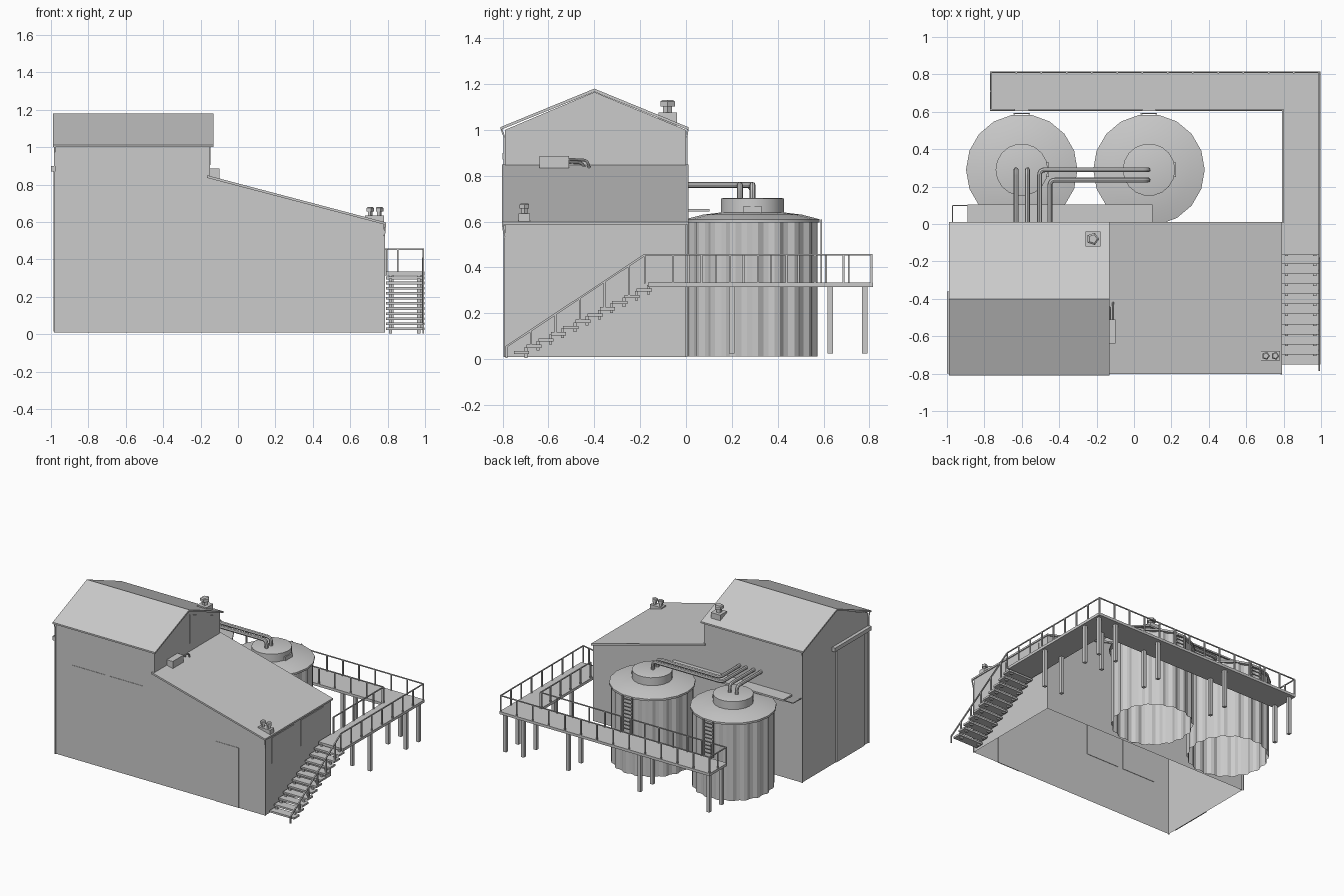
import bpy, bmesh, math
from mathutils import Vector

if "Cube" in bpy.data.objects:
    bpy.data.objects.remove(bpy.data.objects["Cube"])

grey = bpy.data.materials.new("plain grey")
grey.diffuse_color = (0.6, 0.6, 0.6, 1)
grey.use_nodes = True
grey.node_tree.nodes["Principled BSDF"].inputs["Base Color"].default_value = grey.diffuse_color


def finish(bm, name, smooth=False):
    bmesh.ops.recalc_face_normals(bm, faces=bm.faces)
    me = bpy.data.meshes.new(name)
    bm.to_mesh(me)
    bm.free()
    ob = bpy.data.objects.new(name, me)
    bpy.context.collection.objects.link(ob)
    me.materials.append(grey)
    if smooth:
        bpy.context.view_layer.objects.active = ob
        ob.select_set(True)
        bpy.ops.object.shade_smooth_by_angle(angle=math.radians(40))
        ob.select_set(False)
    return ob


def prism(bm, pts, off):
    """Extrude a flat polygon by an offset."""
    a = [bm.verts.new(p) for p in pts]
    b = [bm.verts.new(Vector(p) + Vector(off)) for p in pts]
    n = len(a)
    bm.faces.new(a)
    bm.faces.new(b[::-1])
    for i in range(n):
        bm.faces.new((a[i], b[i], b[(i + 1) % n], a[(i + 1) % n]))


def box(bm, x0, x1, y0, y1, z0, z1):
    prism(bm, [(x0, y0, z0), (x1, y0, z0), (x1, y1, z0), (x0, y1, z0)], (0, 0, z1 - z0))


def beam(bm, a, b, r, sides=4):
    a, b = Vector(a), Vector(b)
    d = (b - a).normalized()
    u = d.cross(Vector((0, 0, 1)) if abs(d.z) < 0.9 else Vector((1, 0, 0))).normalized()
    v = d.cross(u)
    ang = [2 * math.pi * (i + 0.5) / sides for i in range(sides)]
    prism(bm, [a + r * (u * math.cos(t) + v * math.sin(t)) for t in ang], b - a)


def lathe(bm, cx, cy, prof, sides, wave=lambda i: 1):
    """Revolve (radius, z) points; open at the bottom, capped at the top."""
    prev = None
    for r, z in prof:
        ring = [bm.verts.new((cx + r * wave(i) * math.cos(2 * math.pi * i / sides),
                              cy + r * wave(i) * math.sin(2 * math.pi * i / sides), z)) for i in range(sides)]
        if prev:
            for i in range(sides):
                j = (i + 1) % sides
                bm.faces.new((prev[i], prev[j], ring[j], ring[i]))
        prev = ring
    return prev


def pipe(name, pts, r, bend=0.03):
    """Round pipe along a path with softened corners."""
    P = [Vector(p) for p in pts]
    path = [P[0]]
    for a, b, c in zip(P, P[1:], P[2:]):
        s, e = b + (a - b).normalized() * bend, b + (c - b).normalized() * bend
        path += [s.lerp(b, t).lerp(b.lerp(e, t), t) for t in (0, 0.25, 0.5, 0.75, 1)]
    path.append(P[-1])
    cu = bpy.data.curves.new(name, 'CURVE')
    cu.dimensions = '3D'
    cu.bevel_depth, cu.bevel_resolution, cu.use_fill_caps = r, 2, True
    sp = cu.splines.new('POLY')
    sp.points.add(len(path) - 1)
    for q, p in zip(sp.points, path):
        q.co = (*p, 1)
    ob = bpy.data.objects.new(name, cu)
    bpy.context.collection.objects.link(ob)
    cu.materials.append(grey)
    bpy.context.view_layer.objects.active = ob
    ob.select_set(True)
    bpy.ops.object.convert(target='MESH')
    bpy.ops.object.shade_smooth_by_angle(angle=math.radians(40))
    bpy.context.object.select_set(False)


# Building shell, open underneath
XL, XM, XR, YF, YB, YM = -0.975, -0.15, 0.78, -0.79, 0.0, -0.4
bm = bmesh.new()
side = [(XL, .01), (XR, .01), (XR, .59), (XM, .835), (XM, 1.0), (XL, 1.0)]
f = [bm.verts.new((x, YF, z)) for x, z in side]
b = [bm.verts.new((x, YB, z)) for x, z in side]
pl, pr = bm.verts.new((XL, YM, 1.165)), bm.verts.new((XM, YM, 1.165))
for face in (f, b, (f[0], b[0], b[5], pl, f[5]), (f[3], b[3], b[4], pr, f[4]), (f[1], b[1], b[2], f[2])):
    bm.faces.new(face)
finish(bm, "walls")

# Roofs
bm = bmesh.new()
prism(bm, [(-.99, -.81, 1.0), (-.99, YM, 1.166), (-.99, .01, 1.0), (-.99, .01, 1.012),
           (-.99, YM, 1.18), (-.99, -.81, 1.012)], (.86, 0, 0))
finish(bm, "gable_roof")
bm = bmesh.new()
prism(bm, [(-.165, -.803, .836), (.79, -.803, .585), (.79, -.803, .598), (-.165, -.803, .85)], (0, .813, 0))
finish(bm, "lean_to_roof")

# Windows and doors as thin plates
bm = bmesh.new()
for x0, x1 in ((-.84, -.56), (-.52, -.24)):
    box(bm, x0, x1, YF - .003, YF + .003, .375, .72)
for y0, y1 in ((-.71, -.445), (-.365, -.09)):
    box(bm, XR - .003, XR + .003, y0, y1, .375, .57)
prism(bm, [(XM - .003, -.365, .905), (XM - .003, -.09, .905), (XM - .003, -.09, 1.015),
           (XM - .003, -.365, 1.125)], (.006, 0, 0))
finish(bm, "windows")
bm = bmesh.new()
box(bm, .37, .56, YF - .003, YF + .003, .01, .465)
finish(bm, "front_door")
bm = bmesh.new()
box(bm, -.987, XL, -.73, -.4, .015, .875)
finish(bm, "sliding_door")
bm = bmesh.new()
box(bm, -1.0, XL, -.80, -.36, .87, .9)
finish(bm, "sliding_door_rail")

# Gutter downpipes at the corners
bm = bmesh.new()
for y, yo in ((YF - .003, -.806), (.003, .008)):
    beam(bm, (-.98, y, .01), (-.98, y, .97), .005)
    beam(bm, (-.98, y, .97), (-.98, yo, 1.005), .005)
beam(bm, (.782, YF, .01), (.782, YF, .52), .005)
beam(bm, (.782, YF, .52), (.788, -.8, .59), .005)
finish(bm, "downpipes")

# Shelf along the back wall
bm = bmesh.new()
box(bm, -.89, .1, 0, .103, .643, .656)
for a, c in (((-.97, 0, .65), (-.97, .1, .65)), ((-.97, .1, .65), (-.89, .1, .65))):
    beam(bm, a, c, .004)
finish(bm, "back_shelf")


# Roof vents
def vent(bm, x, y, z, r, h):
    lo = [(.6, 0), (.6, .55), (1, .55), (1, .9), (.7, 1)]
    bm.faces.new(lathe(bm, x, y, [(r * a, z + h * k) for a, k in lo], 5))


bm = bmesh.new()
box(bm, -.26, -.18, -.12, -.04, 1.02, 1.075)
vent(bm, -.22, -.08, 1.07, .034, .06)
finish(bm, "gable_vent")
bm = bmesh.new()
box(bm, .68, .78, -.73, -.68, .585, .635)
for x in (.705, .755):
    vent(bm, x, -.705, .63, .022, .05)
finish(bm, "lean_to_vents")

# Air conditioner on the upper right wall
bm = bmesh.new()
box(bm, XM, -.1, -.64, -.51, .83, .887)
finish(bm, "air_conditioner")
for i, x in enumerate((-.112, -.132)):
    pipe("conditioner_hose", [(x, -.52, .872 - i * .012), (x, -.43 - i * .02, .868 - i * .012),
                              (x, -.42 - i * .02, .825)], .006, .02)

# Tanks: ribbed body, shallow lid, cap with hatch, ladder
for cx in (-.6, .08):
    cy = .29
    bm = bmesh.new()
    lathe(bm, cx, cy, [(.284, .012), (.284, .6)], 72, lambda i: 1 if i % 4 < 2 else .955)
    finish(bm, "tank_body")
    bm = bmesh.new()
    bm.faces.new(lathe(bm, cx, cy, [(.27, .595), (.298, .595), (.298, .61), (.22, .63), (.1, .645)], 18))
    finish(bm, "tank_lid", True)
    bm = bmesh.new()
    bm.faces.new(lathe(bm, cx, cy, [(.14, .625), (.14, .7), (.133, .702)], 18))
    finish(bm, "tank_cap", True)
    bm = bmesh.new()
    box(bm, cx + .1, cx + .145, cy - .04, cy + .04, .63, .668)
    finish(bm, "cap_hatch")
    bm = bmesh.new()
    for s in (-.04, .04):
        beam(bm, (cx + s, .59, .335), (cx + s, .59, .61), .006)
    for k in range(9):
        beam(bm, (cx - .04, .59, .36 + k * .028), (cx + .04, .59, .36 + k * .028), .004)
    finish(bm, "tank_ladder")

# Pipes from the back wall into the tank caps
for x in (-.63, -.57):
    pipe("short_pipe", [(x, -.01, .76), (x, .29, .76), (x, .29, .69)], .013)
for x, y in ((-.505, .29), (-.45, .235)):
    pipe("long_pipe", [(x, -.01, .76), (x, y, .76), (.075, y, .76), (.075, y, .69)], .013)

# L-shaped walkway and its legs
bm = bmesh.new()
prism(bm, [(-.77, .605, .315), (.79, .605, .315), (.79, -.165, .315), (.997, -.165, .315),
           (.997, .815, .315), (-.77, .815, .315)], (0, 0, .02))
finish(bm, "walkway")
bm = bmesh.new()
for x, y in [(x, y) for x in (-.74, -.16, .44, .82, .97) for y in (.63, .78)] + [(.82, .2), (.97, .2)]:
    box(bm, x - .012, x + .012, y - .012, y + .012, .025, .316)
finish(bm, "walkway_legs")

# Walkway railings, broken at the ladders
bm = bmesh.new()
runs = [((.99, -.18), (.99, .81)), ((.99, .81), (-.765, .81)), ((-.765, .81), (-.765, .61)),
        ((-.765, .61), (-.64, .61)), ((-.56, .61), (.04, .61)), ((.12, .61), (.787, .61)),
        ((.795, .61), (.795, .01))]
for a, c in runs:
    a, c = Vector((*a, .455)), Vector((*c, .455))
    beam(bm, a, c, .005)
    n = max(1, round((c - a).length / .13))
    for k in range(n + 1):
        p = a.lerp(c, k / n)
        beam(bm, p, (p.x, p.y, .33), .006)
finish(bm, "walkway_railing")

# Stairs with stepped stringers and outer handrail
bm = bmesh.new()
N = 11
for i in range(N):
    y, z = -.75 + i * .0535, .022 + i * .0272
    box(bm, .79, .997, y, y + .066, z, z + .014)
    for x in (.815, .967):
        box(bm, x - .009, x + .009, y + .045, y + .058, z - .012 if i else .005, z + .03)
finish(bm, "stair_treads")
bm = bmesh.new()
beam(bm, (.99, -.783, .055), (.99, -.18, .455), .006)
beam(bm, (.99, -.783, .005), (.99, -.783, .058), .006)
for i in range(1, N, 2):
    y = -.73 + i * .0535
    beam(bm, (.99, y, .022 + i * .0272), (.99, y, .055 + (y + .783) * .4 / .603), .007)
finish(bm, "stair_handrail")
